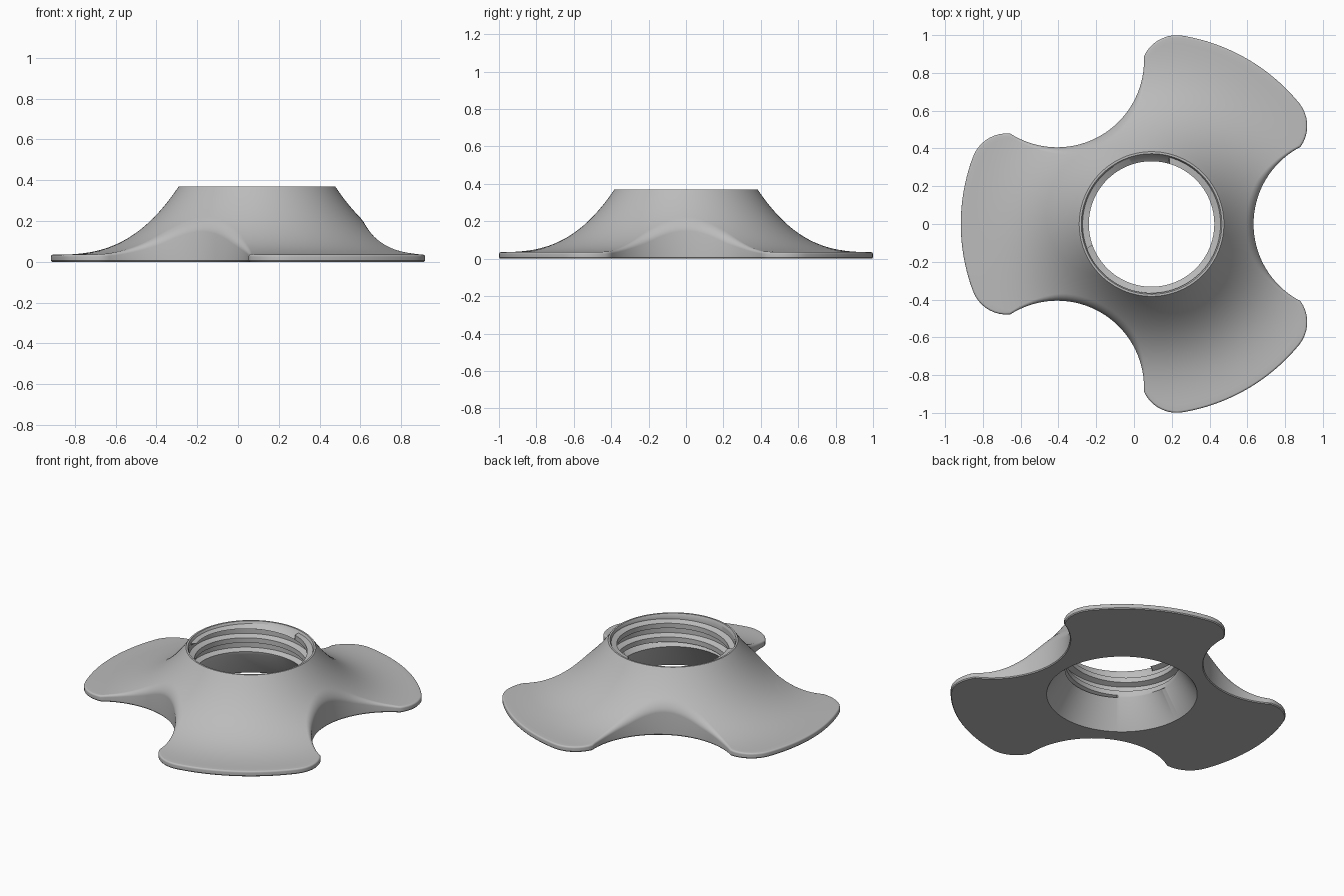
import bpy, bmesh, math
from mathutils import Vector

cube = bpy.data.objects.get("Cube")
if cube:
    bpy.data.objects.remove(cube, do_unlink=True)

HALF = 40                    # outline steps per half lobe
N = HALF * 6
OFFSET_X = 0.093             # bore axis position
RIM_R, RIM_Z, TIP_R, TIP_Z = 0.383, 0.37, 1.01, 0.035
PITCH, THREAD_LO, THREAD_HI = 0.09, 0.17, 0.355


def polar(r, a, centre=(0, 0)):
    return Vector((centre[0] + r * math.cos(a), centre[1] + r * math.sin(a)))


def top_height(r):
    """Flared upper surface, as height over radius."""
    t = max(0.0, (TIP_R - r) / (TIP_R - RIM_R))
    return TIP_Z + (RIM_Z - TIP_Z) * t ** 2.8


# Outline of half a lobe: scooped notch, rounded corner, outer rim
def half_lobe():
    scoop, corner = 0.46, 0.19
    end = math.asin(scoop)                       # scoop ends where it runs radially
    tip = polar(math.cos(end), end)
    d, e = TIP_R - corner, math.cos(end)
    turn = end + math.acos((d * d + e * e - corner ** 2) / (2 * d * e))
    c = polar(d, turn)
    start = math.atan2(tip.y - c.y, tip.x - c.x)
    arcs = [((1, 0), scoop, math.pi, math.pi / 2 + end, 18),
            (c, corner, start, turn, 9),
            ((0, 0), TIP_R, turn, math.pi / 3, HALF - 27)]
    return [polar(r, a + (b - a) * i / n, o)
            for o, r, a, b, n in arcs for i in range(n)]


half = half_lobe()
axis = polar(1, math.pi / 3)
mirrored = [2 * p.dot(axis) * axis - p for p in half[:0:-1]]
sector = half + [polar(TIP_R, math.pi / 3)] + mirrored
outline = []
for k in range(3):
    a = k * 2 * math.pi / 3
    outline += [Vector((p.x * math.cos(a) - p.y * math.sin(a),
                        p.x * math.sin(a) + p.y * math.cos(a))) for p in sector]

normals = []
for i in range(N):
    t = (outline[(i + 1) % N] - outline[i - 1]).normalized()
    normals.append(Vector((t.y, -t.x)))


def circle(r, z):
    return [(*polar(r, 2 * math.pi * i / N), z) for i in range(N + 1)]


def fillet(i):
    return min(0.036, 0.3 * top_height(outline[i].length))


def edge_ring(angle):
    """Rounded upper edge, inset along the outline normals."""
    ring = []
    for i in range(N):
        f = fillet(i)
        p = outline[i] - normals[i] * f * (1 - math.sin(angle))
        ring.append((p.x, p.y, top_height(p.length) - f * (1 - math.cos(angle))))
    return ring + ring[:1]


def wall_ring(inset, z):
    ring = [(*(p - n * inset), z) for p, n in zip(outline, normals)]
    return ring + ring[:1]


def flare_ring(t):
    """Upper surface between the rim circle and the inset outline."""
    ring = []
    for i in range(N):
        a = polar(RIM_R, 2 * math.pi * i / N)
        p = a.lerp(outline[i] - normals[i] * fillet(i), t)
        ring.append((p.x, p.y, top_height(p.length)))
    return ring + ring[:1]


def thread_ring(turn, r):
    """One helical line of the internal thread, clipped to the bore."""
    ring = []
    for i in range(N + 1):
        z = THREAD_LO + PITCH * (turn + i / N)
        radius = r
        if z <= THREAD_LO:
            z, radius = THREAD_LO, 0.335
        elif z >= THREAD_HI:
            z, radius = THREAD_HI, 0.365
        ring.append((*polar(radius, 2 * math.pi * i / N), z))
    return ring


# Rings run from the top rim, out over the lobes, under, and up the bore
rings = [circle(0.365, THREAD_HI), circle(0.372, RIM_Z)]
rings += [flare_ring(i / 20) for i in range(20)]
rings += [edge_ring(math.pi / 2 * i / 6) for i in range(7)]
rings += [wall_ring(0, 0.006), wall_ring(0.005, 0)]
rings += [circle(0.444, 0), circle(0.335, THREAD_LO)]
for k in range(-2, 4):
    for part, r in ((0, 0.365), (0.35, 0.365), (0.5, 0.332), (0.85, 0.332)):
        rings.append(thread_ring(k + part, r))
rings.append(circle(0.365, THREAD_HI))

bm = bmesh.new()
grid = [[bm.verts.new((x + OFFSET_X, y, z)) for x, y, z in ring] for ring in rings]
for a, b in zip(grid, grid[1:]):
    for i in range(N):
        bm.faces.new((a[i], b[i], b[i + 1], a[i + 1]))
bmesh.ops.remove_doubles(bm, verts=bm.verts, dist=0.0002)
bmesh.ops.recalc_face_normals(bm, faces=bm.faces)
mesh = bpy.data.meshes.new("three_lobed_flange")
bm.to_mesh(mesh)
bm.free()

# Plain grey finish
grey = bpy.data.materials.new("plain_grey")
grey.use_nodes = True
colour = (0.5, 0.5, 0.5, 1)
grey.diffuse_color = colour
grey.node_tree.nodes["Principled BSDF"].inputs["Base Color"].default_value = colour
mesh.materials.append(grey)

flange = bpy.data.objects.new("three_lobed_flange", mesh)
bpy.context.collection.objects.link(flange)
bpy.context.view_layer.objects.active = flange
flange.select_set(True)
bpy.ops.object.shade_smooth_by_angle(angle=math.radians(30))
